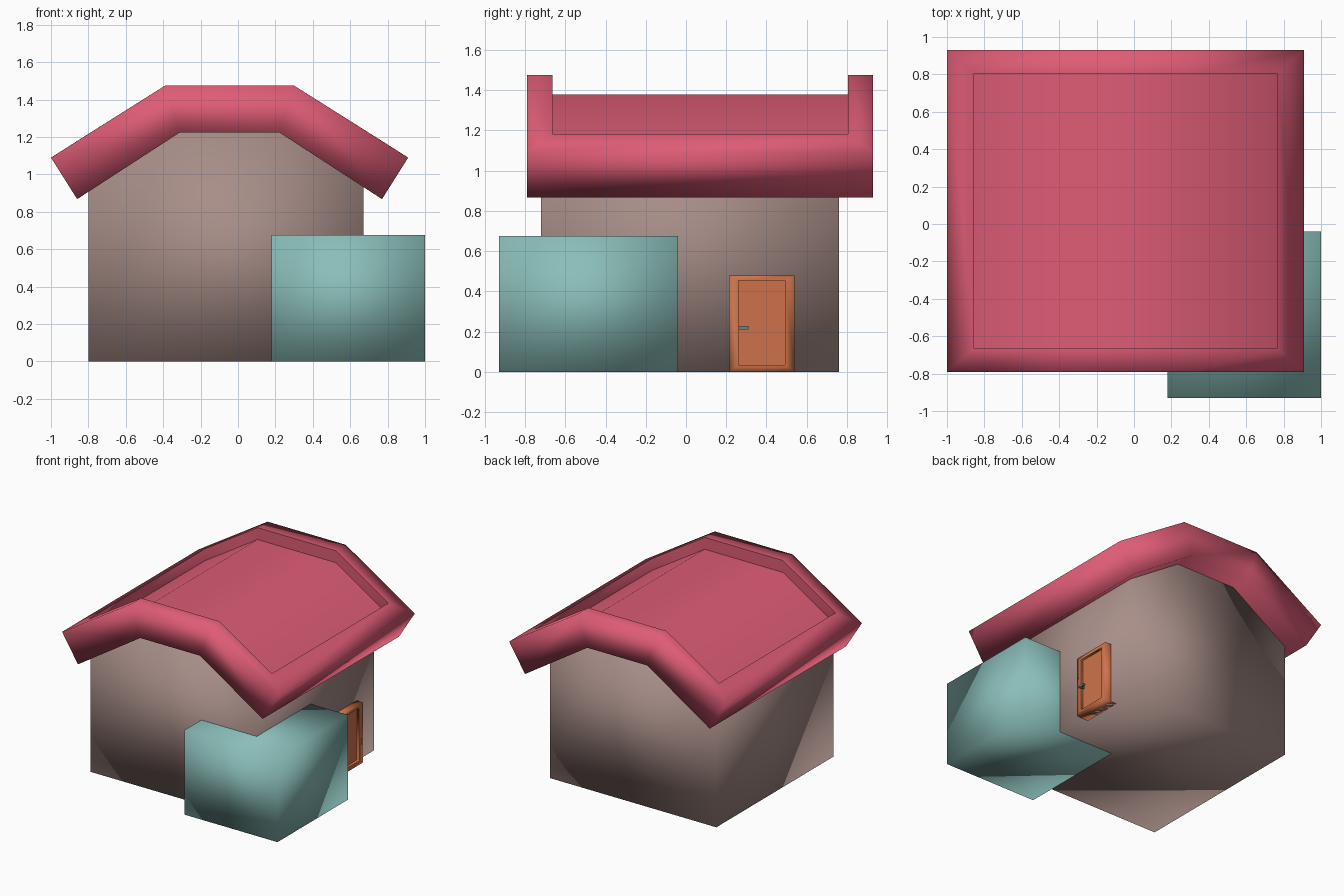
import bpy, bmesh
from mathutils import Vector

if "Cube" in bpy.data.objects:
    bpy.data.objects.remove(bpy.data.objects["Cube"])


def material(name, rgb):
    m = bpy.data.materials.new(name)
    m.diffuse_color = (*rgb, 1)
    m.use_nodes = True
    m.node_tree.nodes["Principled BSDF"].inputs["Base Color"].default_value = m.diffuse_color
    return m


ROSE = material("rose roof", (0.73, 0.107, 0.181))
TAUPE = material("taupe wall", (0.39, 0.27, 0.246))
TEAL = material("soft teal", (0.254, 0.514, 0.485))
ORANGE = material("orange wood", (0.61, 0.171, 0.07))
GREY = material("grey metal", (0.2, 0.2, 0.2))


def finish(bm, name, mat, smooth=True):
    bmesh.ops.recalc_face_normals(bm, faces=bm.faces)
    for f in bm.faces:
        f.smooth = smooth
    me = bpy.data.meshes.new(name)
    bm.to_mesh(me)
    bm.free()
    me.materials.append(mat)
    ob = bpy.data.objects.new(name, me)
    bpy.context.collection.objects.link(ob)
    return ob


def box(lo, hi):
    bm = bmesh.new()
    bmesh.ops.create_cube(bm, size=1)
    for v in bm.verts:
        v.co = Vector([lo[i] if v.co[i] < 0 else hi[i] for i in range(3)])
    return bm


def recess(bm, faces, place, move):
    """Inset faces, place the inner rim by a rule, then sink the panel."""
    bmesh.ops.inset_region(bm, faces=faces, thickness=0.03, use_even_offset=True)
    for v in {v for f in faces for v in f.verts}:
        v.co = place(v.co)
    ext = bmesh.ops.extrude_face_region(bm, geom=faces)["geom"]
    bmesh.ops.delete(bm, geom=faces, context='FACES_ONLY')
    panel = [g for g in ext if isinstance(g, bmesh.types.BMFace)]
    verts = {v for f in panel for v in f.verts}
    rim = {e.other_vert(v) for v in verts for e in v.link_edges} - verts
    for v in verts:
        v.co += Vector(move)
    # crisp edges around the sunken panel
    for e in bm.edges:
        if (e.verts[0] in verts or e.verts[0] in rim) and \
           (e.verts[1] in verts or e.verts[1] in rim):
            if len(e.link_faces) == 2 and e.calc_face_angle(0) > 0.7:
                e.smooth = False


# Main walls: gabled profile run from front to back
profile = [(-0.80, 0), (0.67, 0), (0.67, 0.955), (0.22, 1.245),
           (-0.31, 1.245), (-0.80, 0.93)]
bm = bmesh.new()
ends = [[bm.verts.new((x, y, z)) for x, z in profile] for y in (-0.72, 0.76)]
for ring in ends:
    bm.faces.new(ring)
for i in range(6):
    j = (i + 1) % 6
    bm.faces.new((ends[0][i], ends[0][j], ends[1][j], ends[1][i]))
finish(bm, "main_walls", TAUPE)

# Roof: three thick slabs with a raised border around a sunken top
outer = [(-1.0, 1.09), (-0.39, 1.475), (0.30, 1.475), (0.91, 1.09)]
inner = [(-0.86, 0.868), (-0.31, 1.225), (0.22, 1.225), (0.77, 0.868)]
Y0, Y1 = -0.79, 0.93
bm = bmesh.new()
o0, o1, i0, i1 = [[bm.verts.new((x, y, z)) for x, z in pts]
                  for pts, y in ((outer, Y0), (outer, Y1), (inner, Y0), (inner, Y1))]
top = []
for k in range(3):
    top.append(bm.faces.new((o0[k], o0[k + 1], o1[k + 1], o1[k])))
    bm.faces.new((i0[k], i1[k], i1[k + 1], i0[k + 1]))
    bm.faces.new((o0[k], i0[k], i0[k + 1], o0[k + 1]))
    bm.faces.new((o1[k], o1[k + 1], i1[k + 1], i1[k]))
for k in (0, 3):
    bm.faces.new((o0[k], o1[k], i1[k], i0[k]))
bmesh.ops.recalc_face_normals(bm, faces=bm.faces)


def roof_rim(c):
    y = -0.665 if c.y < 0 else 0.805
    if c.x < -0.6:
        return Vector((-0.855, y, 1.182))
    if c.x > 0.6:
        return Vector((0.765, y, 1.182))
    return Vector((-0.39 if c.x < 0 else 0.30, y, 1.475))


recess(bm, top, roof_rim, (0, 0, -0.095))
finish(bm, "roof", ROSE)

# Side extension
finish(box((0.18, -0.93, 0), (1.0, -0.04, 0.675)), "side_extension", TEAL)

# Door with a sunken panel
bm = box((0.62, 0.215, 0), (0.725, 0.54, 0.48))
bm.normal_update()
front = [f for f in bm.faces if f.normal.x > 0.9]
recess(bm, front, lambda c: Vector((0.725, 0.26 if c.y < 0.38 else 0.493,
                                    0.033 if c.z < 0.24 else 0.453)), (-0.02, 0, 0))
finish(bm, "door", ORANGE)

# Door handle: short stem and lever
finish(box((0.70, 0.262, 0.212), (0.735, 0.278, 0.228)), "handle_stem", GREY, False)
finish(box((0.73, 0.260, 0.211), (0.745, 0.312, 0.229)), "handle_lever", GREY, False)
